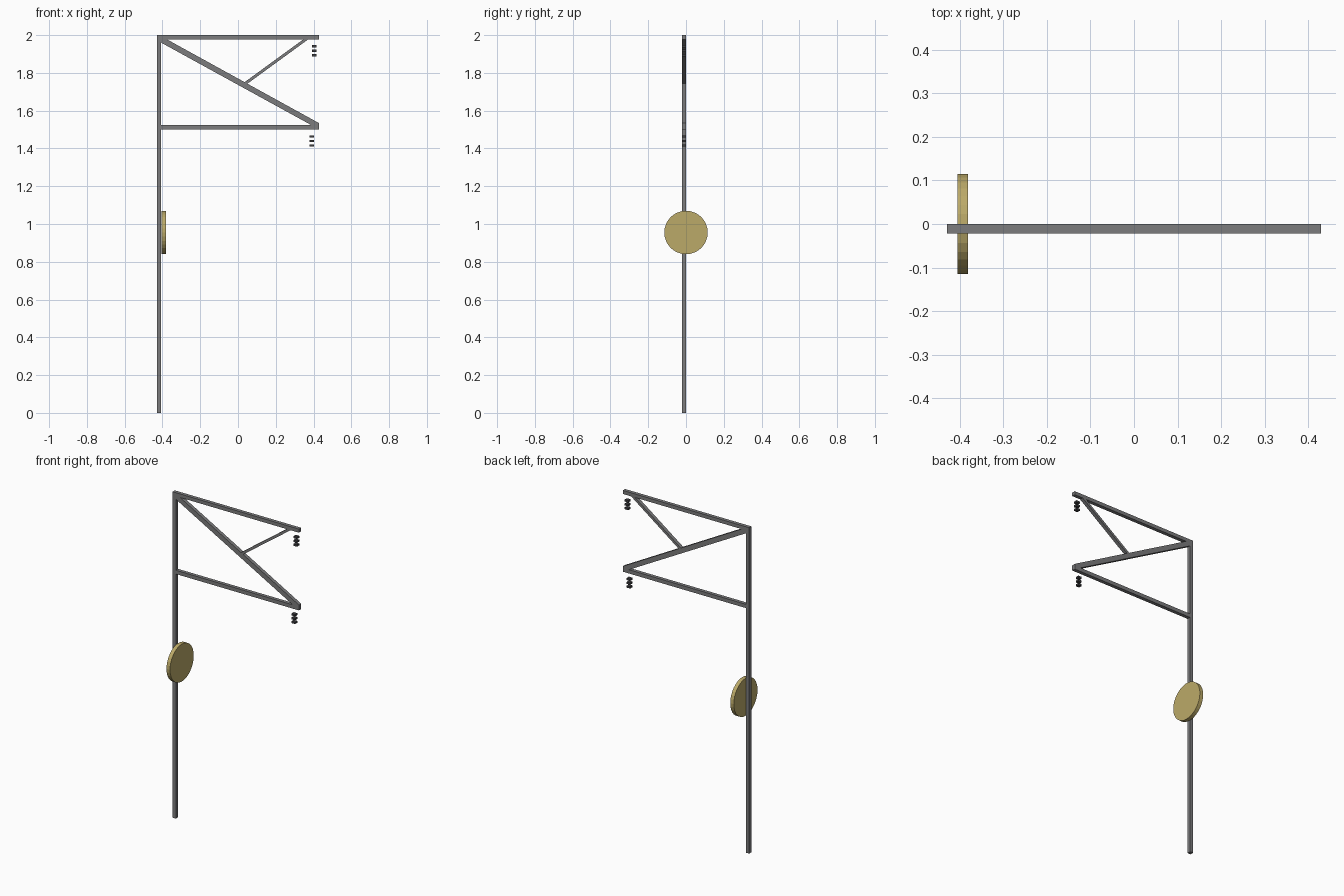
import bpy, bmesh
from mathutils import Matrix
from math import pi

if "Cube" in bpy.data.objects:
    bpy.data.objects.remove(bpy.data.objects["Cube"])

Y0, Y1 = -0.022, 0.0   # shared depth of the steel frame


def material(name, r, g, b):
    mat = bpy.data.materials.new(name)
    mat.diffuse_color = (r, g, b, 1)
    mat.use_nodes = True
    mat.node_tree.nodes["Principled BSDF"].inputs["Base Color"].default_value = mat.diffuse_color
    return mat


STEEL = material("dark_steel", 0.2, 0.2, 0.205)
CERAMIC = material("dark_ceramic", 0.05, 0.05, 0.055)
TAN = material("tan", 0.50, 0.40, 0.14)


def finish(name, bm, mat):
    mesh = bpy.data.meshes.new(name)
    bm.to_mesh(mesh)
    bm.free()
    mesh.materials.append(mat)
    obj = bpy.data.objects.new(name, mesh)
    bpy.context.collection.objects.link(obj)


def prism(name, outline, mat=STEEL):
    """Extrude an x-z outline through the frame depth."""
    bm = bmesh.new()
    face = bm.faces.new([bm.verts.new((x, Y0, z)) for x, z in outline])
    ext = bmesh.ops.extrude_face_region(bm, geom=[face])
    moved = [v for v in ext["geom"] if isinstance(v, bmesh.types.BMVert)]
    bmesh.ops.translate(bm, verts=moved, vec=(0, Y1 - Y0, 0))
    bmesh.ops.recalc_face_normals(bm, faces=bm.faces)
    finish(name, bm, mat)


def bar(name, x0, x1, z0, z1, mat=STEEL):
    prism(name, [(x0, z0), (x1, z0), (x1, z1), (x0, z1)], mat)


# Post and horizontal arms
bar("post", -0.429, -0.407, 0, 2)
bar("top_arm", -0.407, 0.429, 1.978, 2)
bar("lower_arm", -0.407, 0.429, 1.501, 1.524)

# Main diagonal, cut vertically at both ends
prism("diagonal_strut", [(-0.407, 1.960), (0.429, 1.501), (0.429, 1.534),
                         (-0.379, 1.979), (-0.407, 1.979)])

# Thin brace from the diagonal up to the top arm
prism("small_brace", [(0.024, 1.743), (0.046, 1.740), (0.374, 1.979), (0.348, 1.979)])

# Insulator stacks hanging under each arm tip
for name, x, top in (("upper", 0.404, 1.941), ("lower", 0.391, 1.463)):
    for i in range(3):
        z = top - i * 0.0235
        bar(f"{name}_insulator_{i + 1}", x - 0.012, x + 0.012, z - 0.006, z + 0.006, CERAMIC)

# Round tensioning wheel on the post
bm = bmesh.new()
bmesh.ops.create_cone(bm, cap_ends=True, segments=32, radius1=0.115, radius2=0.115,
                      depth=0.024,
                      matrix=Matrix.Translation((-0.393, 0, 0.955)) @ Matrix.Rotation(pi / 2, 4, 'Y'))
finish("wheel", bm, TAN)
